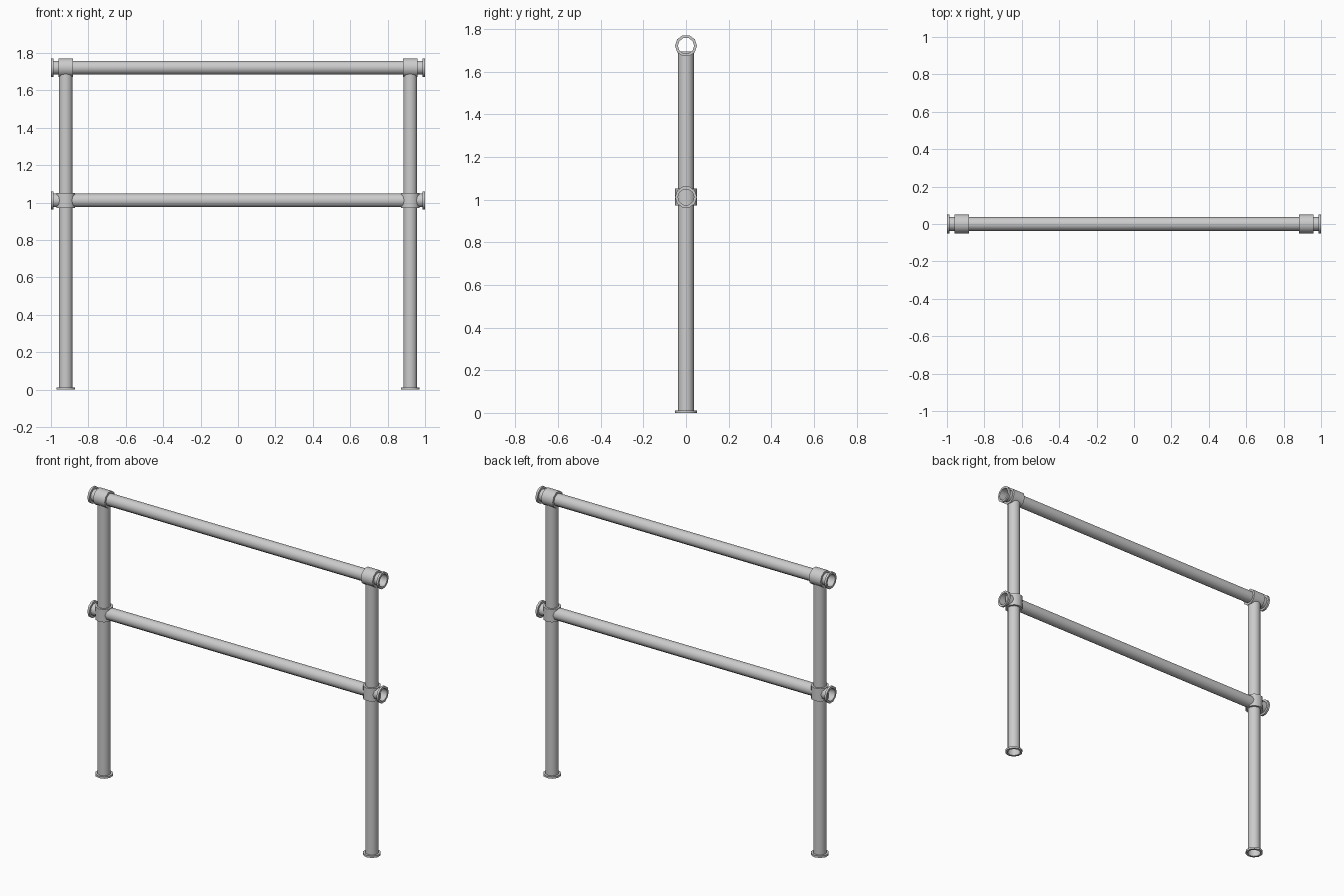
import bpy, bmesh, math
from mathutils import Matrix, Vector

if "Cube" in bpy.data.objects:
    bpy.data.objects.remove(bpy.data.objects["Cube"])

PIPE_R, FIT_R = 0.038, 0.0515
POST_X, MID_Z, TOP_Z = 0.921, 1.012, 1.722
SIDES = 10


def revolve(name, profile, loc, along_x=False, closed=False):
    """Spin a (radius, distance) profile about z, or about x if along_x."""
    bm = bmesh.new()
    rings = [[bm.verts.new((r * math.cos(a), r * math.sin(a), t))
              for a in (math.pi / 2 + math.tau * i / SIDES for i in range(SIDES))]
             for r, t in profile]
    pairs = list(zip(rings, rings[1:]))
    if closed:
        pairs.append((rings[-1], rings[0]))
    for a, b in pairs:
        for i in range(SIDES):
            j = (i + 1) % SIDES
            bm.faces.new((a[i], a[j], b[j], b[i]))
    m = Matrix.Rotation(math.pi / 2, 4, 'Y') if along_x else Matrix.Identity(4)
    bm.transform(Matrix.Translation(Vector(loc)) @ m)
    me = bpy.data.meshes.new(name)
    bm.to_mesh(me)
    bm.free()
    ob = bpy.data.objects.new(name, me)
    bpy.context.collection.objects.link(ob)
    bpy.ops.object.select_all(action='DESELECT')
    ob.select_set(True)
    bpy.context.view_layer.objects.active = ob
    bpy.ops.object.shade_smooth_by_angle(angle=math.radians(40))
    return ob


def pipe(name, loc, length, along_x=False):
    h = length / 2
    return revolve(name, [(PIPE_R, -h), (PIPE_R, h)], loc, along_x)


def collar(name, loc, length, along_x=False):
    h = length / 2
    prof = [(PIPE_R, -h), (FIT_R, -h), (FIT_R, h), (PIPE_R, h)]
    return revolve(name, prof, loc, along_x, closed=True)


# Open horizontal rails running through the posts
for label, z in (("middle", MID_Z), ("top", TOP_Z)):
    pipe(label + "_rail", (0, 0, z), 2.0, True)

for side, s in (("left", -1), ("right", 1)):
    x = s * POST_X
    # Post with thin foot flange, ending inside the top rail
    pipe(side + "_post", (x, 0, 0.8475), 1.695)
    collar(side + "_foot_flange", (x, 0, 0.006), 0.012)
    # Sleeves at the joints
    collar(side + "_middle_sleeve", (x, 0, MID_Z), 0.08)
    collar(side + "_top_sleeve", (x, 0, TOP_Z), 0.08, True)
    # Flanged rail ends
    for label, z in (("middle", MID_Z), ("top", TOP_Z)):
        collar(f"{side}_{label}_end_flange", (s * 0.9935, 0, z), 0.013, True)
